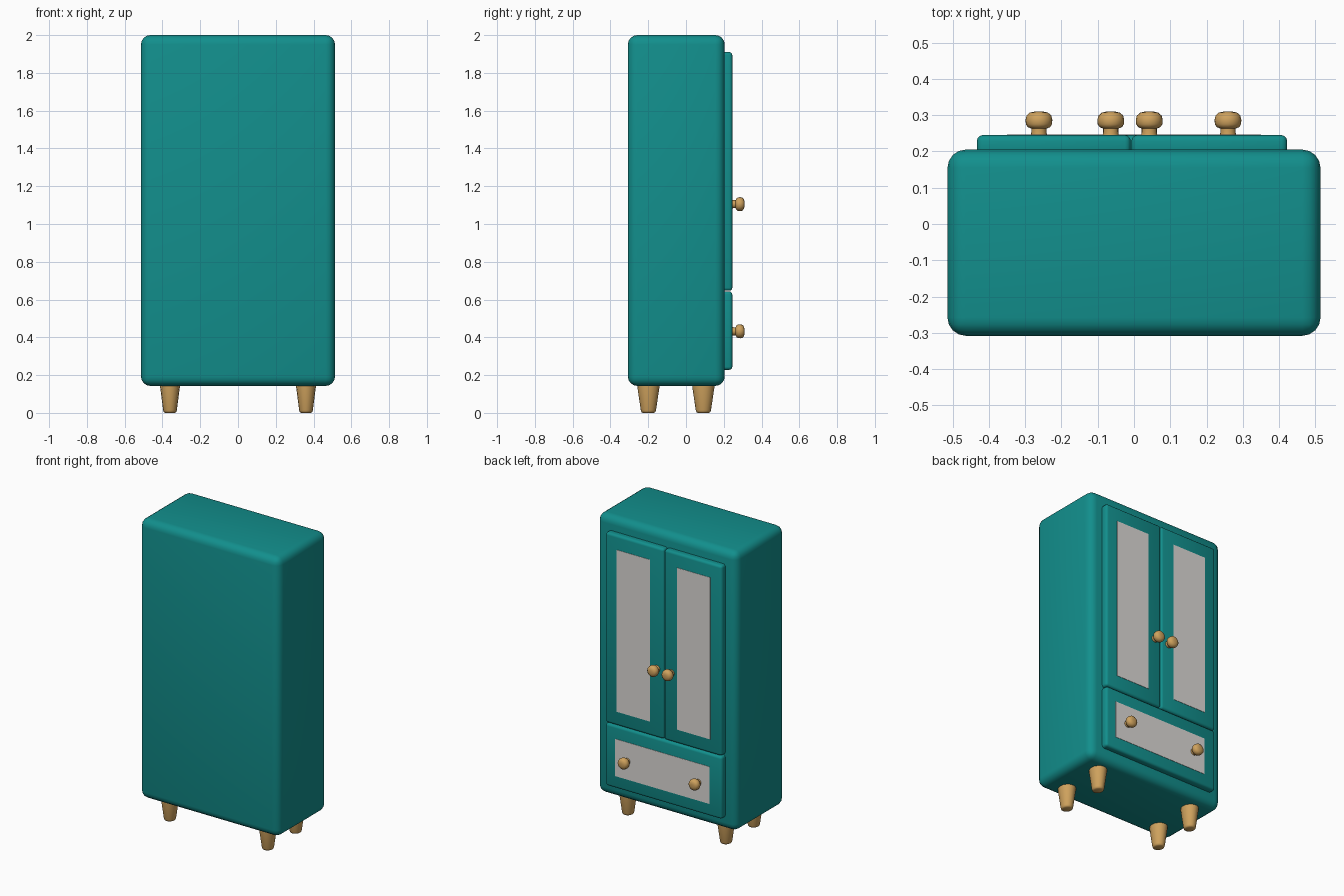
import bpy, bmesh, math
from mathutils import Matrix

if "Cube" in bpy.data.objects:
    bpy.data.objects.remove(bpy.data.objects["Cube"])


def material(name, rgb):
    m = bpy.data.materials.new(name)
    m.diffuse_color = (*rgb, 1)
    m.use_nodes = True
    m.node_tree.nodes["Principled BSDF"].inputs["Base Color"].default_value = m.diffuse_color
    return m


TEAL = material("teal paint", (0.006, 0.275, 0.265))
WOOD = material("light wood", (0.62, 0.36, 0.11))
PANEL = material("pale grey panel", (0.72, 0.70, 0.68))


def finish(bm, name, mat, angle=60):
    bmesh.ops.recalc_face_normals(bm, faces=bm.faces)
    me = bpy.data.meshes.new(name)
    bm.to_mesh(me)
    bm.free()
    me.materials.append(mat)
    ob = bpy.data.objects.new(name, me)
    bpy.context.collection.objects.link(ob)
    bpy.context.view_layer.objects.active = ob
    bpy.ops.object.select_all(action='DESELECT')
    ob.select_set(True)
    bpy.ops.object.shade_smooth_by_angle(angle=math.radians(angle))
    return ob


def box(name, mat, x, y, z, bevel=0, segments=3):
    """Box from (min, max) ranges with optional rounded edges."""
    bm = bmesh.new()
    bmesh.ops.create_cube(bm, size=1)
    for v in bm.verts:
        v.co = [r[0] if c < 0 else r[1] for c, r in zip(v.co, (x, y, z))]
    if bevel:
        bmesh.ops.bevel(bm, geom=bm.edges[:], offset=bevel, segments=segments,
                        profile=0.5, affect='EDGES')
    return finish(bm, name, mat, 40)


def lathe(name, mat, profile, place, sides=16):
    """Spin (radius, height) points round z, then move into place."""
    bm = bmesh.new()
    rings = []
    for r, h in profile:
        rings.append([bm.verts.new((r * math.cos(2 * math.pi * i / sides),
                                    r * math.sin(2 * math.pi * i / sides), h))
                      for i in range(sides)])
    for a, b in zip(rings, rings[1:]):
        for i in range(sides):
            j = (i + 1) % sides
            bm.faces.new((a[i], a[j], b[j], b[i]))
    bm.faces.new(rings[0])
    bm.faces.new(rings[-1])
    bmesh.ops.transform(bm, matrix=place, verts=bm.verts)
    return finish(bm, name, mat, 50)


# Rounded cabinet body
box("cabinet_body", TEAL, (-0.514, 0.514), (-0.308, 0.205), (0.143, 2.0), 0.05, 4)

# Doors and drawer front on the +y side
Y = (0.185, 0.245)
box("left_door", TEAL, (-0.433, -0.009), Y, (0.647, 1.91), 0.016)
box("right_door", TEAL, (-0.007, 0.422), Y, (0.647, 1.91), 0.016)
box("drawer_front", TEAL, (-0.433, 0.422), Y, (0.228, 0.643), 0.016)

# Thin pale panels
P = (0.24, 0.247)
box("left_door_panel", PANEL, (-0.35, -0.105), P, (0.74, 1.815))
box("right_door_panel", PANEL, (0.093, 0.338), P, (0.74, 1.815))
box("drawer_panel", PANEL, (-0.345, 0.35), P, (0.31, 0.557))

# Turned knobs, pointing along +y
knob = [(0.023, 0), (0.021, 0.012), (0.021, 0.022), (0.031, 0.026), (0.036, 0.034),
        (0.037, 0.046), (0.034, 0.058), (0.025, 0.066), (0.011, 0.069)]
turn = Matrix.Rotation(-math.pi / 2, 4, 'X')
for name, x, z in (("left_door_knob", -0.064, 1.105), ("right_door_knob", 0.042, 1.105),
                   ("left_drawer_knob", -0.262, 0.432), ("right_drawer_knob", 0.259, 0.432)):
    lathe(name, WOOD, knob, Matrix.Translation((x, 0.241, z)) @ turn)

# Tapered legs
leg = [(0.026, 0), (0.033, 0.004), (0.036, 0.014), (0.052, 0.135), (0.053, 0.17)]
for side, x in (("left", -0.36), ("right", 0.36)):
    for end, y in (("front", -0.199), ("back", 0.092)):
        lathe(f"{end}_{side}_leg", WOOD, leg,
              Matrix.Translation((x, y, 0)) @ Matrix.Diagonal((1, 1.12, 1, 1)))
